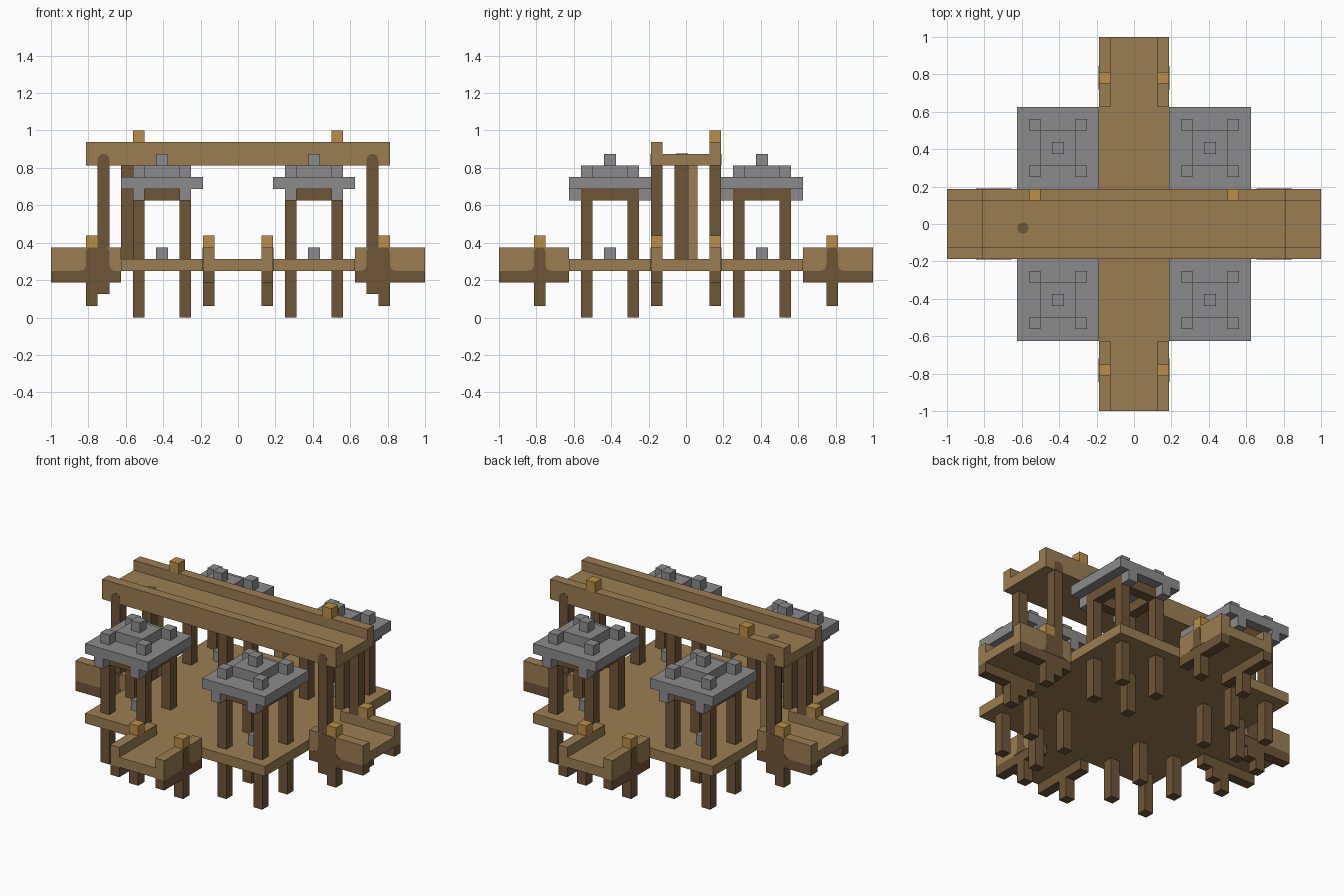
import bpy, bmesh, math
from mathutils import Matrix, Vector

cube = bpy.data.objects.get("Cube")
if cube:
    bpy.data.objects.remove(cube)

U = 1 / 16  # one block


def material(name, rgb):
    m = bpy.data.materials.new(name)
    m.use_nodes = True
    m.diffuse_color = (*rgb, 1)
    bsdf = next(n for n in m.node_tree.nodes if n.type == 'BSDF_PRINCIPLED')
    bsdf.inputs["Base Color"].default_value = (*rgb, 1)
    return m


TAN = material("tan_planks", (0.33, 0.208, 0.085))
BROWN = material("dark_timber", (0.155, 0.092, 0.038))
GREY = material("grey_stone", (0.26, 0.26, 0.26))
GOLD = material("golden_lamp", (0.48, 0.275, 0.065))


def finish(name, bm, mat, turn=0):
    bm.transform(Matrix.Rotation(turn * math.pi / 2, 4, 'Z') @ Matrix.Scale(U, 4))
    bmesh.ops.recalc_face_normals(bm, faces=bm.faces)
    me = bpy.data.meshes.new(name)
    bm.to_mesh(me)
    bm.free()
    me.materials.append(mat)
    ob = bpy.data.objects.new(name, me)
    bpy.context.collection.objects.link(ob)
    return ob


def block(name, mat, x, y, z, turn=0):
    """Box from (min, max) ranges measured in blocks."""
    bm = bmesh.new()
    bmesh.ops.create_cube(bm, size=1)
    for v in bm.verts:
        v.co = Vector([r[0] if c < 0 else r[1] for c, r in zip(v.co, (x, y, z))])
    return finish(name, bm, mat, turn)


def plate(name, mat, outline, y, turn=0):
    """Thin painted plate lying on a wall at y, outline given in x, z."""
    bm = bmesh.new()
    out = math.copysign(0.03, y)
    face = bm.faces.new([bm.verts.new((px, y, pz)) for px, pz in outline])
    moved = bmesh.ops.extrude_face_region(bm, geom=[face])["geom"]
    for v in moved:
        if isinstance(v, bmesh.types.BMVert):
            v.co.y += out
    return finish(name, bm, mat, turn)


def arch(x0, x1, z0, z1, r, flare=0):
    """Outline with rounded top corners and optionally flared feet."""
    pts = []
    steps = [i * math.pi / 8 for i in range(5)]
    if flare:
        pts += [(x0 - flare + flare * math.sin(a), z0 + flare - flare * math.cos(a))
                for a in steps]
    else:
        pts.append((x0, z0))
    pts += [(x0 + r - r * math.cos(a), z1 - r + r * math.sin(a)) for a in steps]
    pts += [(x0 + x1 - px, pz) for px, pz in reversed(pts)]
    clean = []
    for p in pts:
        if not clean or (Vector(p) - Vector(clean[-1])).length > 1e-4:
            clean.append(p)
    return clean


def span(centre, side=1):
    """Range of one block starting at centre, mirrored by side."""
    return (centre, centre + 1) if side > 0 else (-centre - 1, -centre)


# Main deck
block("deck", TAN, (-10, 10), (-10, 10), (4, 5))

# Four outer landings with walls, skirts, lamps and short piles
for turn in range(4):
    along_x = turn % 2 == 0
    block("landing_floor", TAN, (10, 16), (-2, 2), (4, 5), turn)
    for s in (-1, 1):
        wall = span(2, s)
        block("landing_wall", TAN, (10, 16), wall, (4, 6), turn)
        block("landing_skirt", BROWN, (10, 16), wall, (3, 4), turn)
        block("landing_pile", BROWN, (12, 13), wall, (1, 3), turn)
        block("landing_lamp", GOLD, (12, 13), wall, (6, 7), turn)
        start = 11 if along_x else 12
        plate("landing_post_face", BROWN, arch(start, 13, 4, 6, 0.35, 0.5), 3 * s, turn)
        if along_x:
            block("bridge_pile", BROWN, (11, 12), wall, (2, 3), turn)
            block("bridge_post", BROWN, (11, 12), wall, (6, 13), turn)
            plate("bridge_post_head", BROWN, arch(11, 12, 13, 14, 0.5), 3 * s, turn)

# Raised bridge with parapets and lamps
block("bridge_floor", TAN, (-13, 13), (-2, 2), (13, 14))
for s in (-1, 1):
    block("bridge_parapet", TAN, (-13, 13), span(2, s), (13, 15))
    block("bridge_lamp", GOLD, span(8, s), (2, 3), (15, 16))

# Climbing column between deck and bridge
block("climbing_column", BROWN, (-10, -9), (-1, 0.25), (5, 13))
block("climbing_rail", TAN, (-10, -9), (0.25, 1), (5, 13))
bm = bmesh.new()
bmesh.ops.create_cone(bm, cap_ends=True, segments=8, radius1=0.5, radius2=0.5, depth=0.04,
                      matrix=Matrix.Translation((-9.5, -0.35, 14.02)))
finish("column_head", bm, BROWN)

# Four stone-roofed pavilions
for sx in (-1, 1):
    for sy in (-1, 1):
        def rx(a, b):
            return tuple(sorted((a * sx, b * sx)))

        def ry(a, b):
            return tuple(sorted((a * sy, b * sy)))

        block("pavilion_roof", GREY, rx(3, 10), ry(3, 10), (11, 12))
        block("roof_crown", GREY, rx(5, 8), ry(5, 8), (12, 13))
        block("roof_finial", GREY, rx(6, 7), ry(6, 7), (13, 14))
        block("pavilion_stone", GREY, rx(6, 7), ry(6, 7), (5, 6))
        for i in (4, 8):
            block("pavilion_lintel_x", BROWN, rx(5, 8), ry(i, i + 1), (10, 11))
            block("pavilion_lintel_y", BROWN, rx(i, i + 1), ry(5, 8), (10, 11))
            for j in (4, 8):
                block("pavilion_post", BROWN, rx(i, i + 1), ry(j, j + 1), (0, 11))
                block("roof_corner_stone", GREY, rx(i, i + 1), ry(j, j + 1), (12, 13))
            for j in (3, 9):
                block("roof_bracket", GREY, rx(i, i + 1), ry(j, j + 1), (10, 11))
